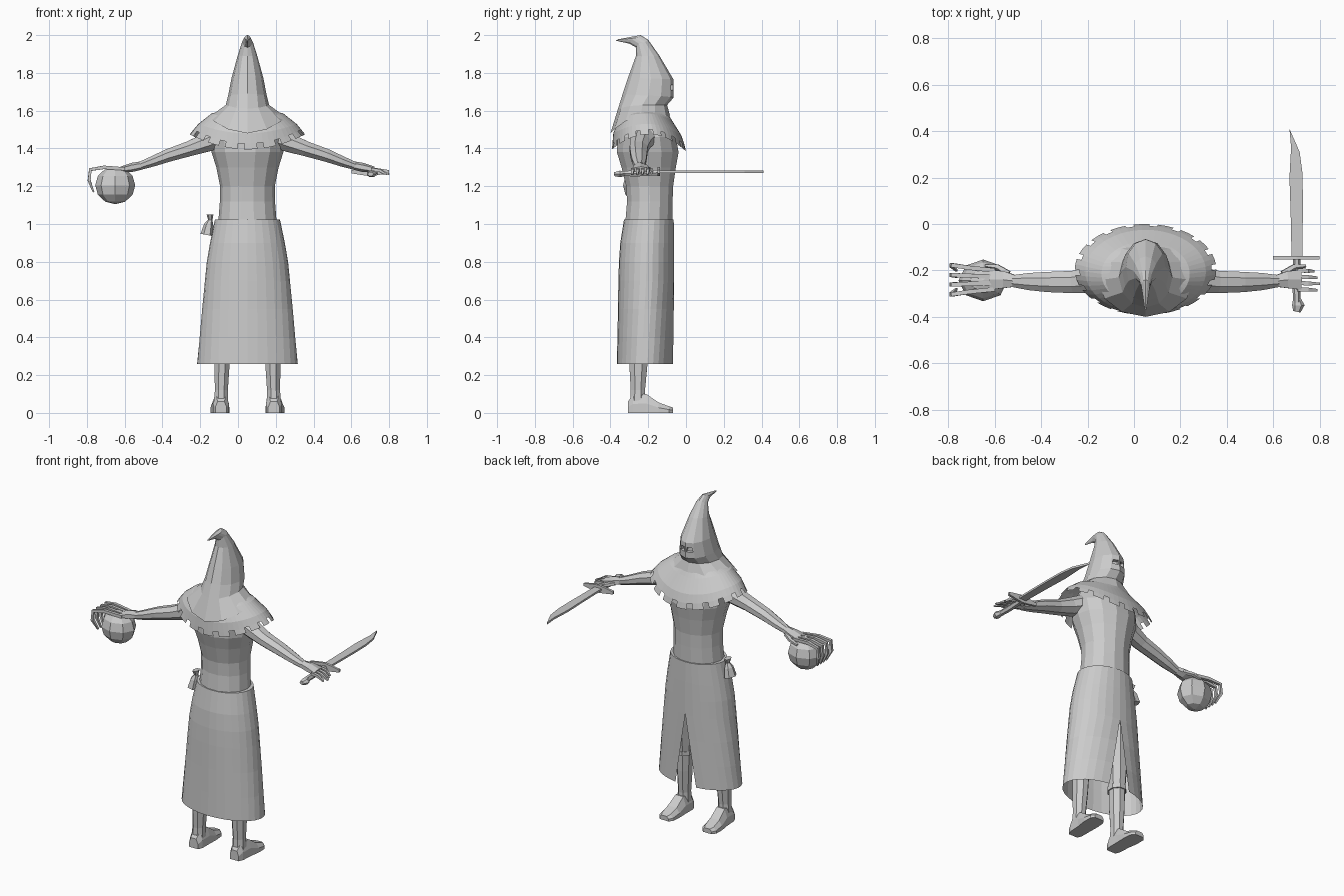
import bpy, bmesh, math
from mathutils import Vector

if "Cube" in bpy.data.objects:
    bpy.data.objects.remove(bpy.data.objects["Cube"])

CX = 0.05  # the figure's own middle line
grey = bpy.data.materials.new("plain grey")
grey.diffuse_color = (0.6, 0.6, 0.6, 1)
grey.use_nodes = True
grey.node_tree.nodes["Principled BSDF"].inputs["Base Color"].default_value = grey.diffuse_color


def finish(name, bm):
    bmesh.ops.remove_doubles(bm, verts=bm.verts, dist=0.0005)
    bmesh.ops.recalc_face_normals(bm, faces=bm.faces)
    me = bpy.data.meshes.new(name)
    bm.to_mesh(me)
    bm.free()
    me.materials.append(grey)
    ob = bpy.data.objects.new(name, me)
    bpy.context.collection.objects.link(ob)
    return ob


def loft(rings, closed=True, caps=True, skip=None):
    """Skin a list of point rings; skip(row, column) leaves a face out."""
    bm = bmesh.new()
    vs = [[bm.verts.new(p) for p in r] for r in rings]
    n = len(vs[0])
    for i in range(len(vs) - 1):
        for j in range(n if closed else n - 1):
            if skip and skip(i, j):
                continue
            k = (j + 1) % n
            bm.faces.new((vs[i][j], vs[i][k], vs[i + 1][k], vs[i + 1][j]))
    if caps:
        bm.faces.new(vs[0])
        bm.faces.new(vs[-1])
    return bm


def oval(hw, yf, yb, n, zf, zs=None, zb=None, gap=0):
    """Ring round the body; height may differ at face, side and back."""
    zs = zf if zs is None else zs
    zb = zf if zb is None else zb
    pts = []
    for j in range(n):
        if gap is None:
            a = 2 * math.pi * j / n
        else:
            a = math.pi / 2 + gap + (2 * math.pi - 2 * gap) * j / (n - 1)
        s = math.sin(a)
        z = zs + ((zf if s > 0 else zb) - zs) * s * s
        pts.append((CX + hw * math.cos(a), (yf + yb) / 2 + (yf - yb) / 2 * s, z))
    return pts


def tube(name, path, n=8, ref=(0, 1, 0)):
    """Path points are x, y, z, radius along ref, radius across."""
    ref = Vector(ref)
    ps = [Vector(p[:3]) for p in path]
    rings = []
    for i, p in enumerate(path):
        t = ps[min(i + 1, len(ps) - 1)] - ps[max(i - 1, 0)]
        side = t.cross(ref).normalized()
        up = side.cross(t).normalized()
        ring = []
        for j in range(n):
            a = 2 * math.pi * (j + 0.5) / n
            ring.append(ps[i] + up * p[3] * math.cos(a) + side * p[4] * math.sin(a))
        rings.append(ring)
    return finish(name, loft(rings))


# torso
finish("torso", loft([oval(hw, f, b, 14, z, gap=None) for z, hw, f, b in [
    (1.0, .155, -.07, -.325), (1.12, .146, -.068, -.315), (1.2, .145, -.065, -.32),
    (1.3, .165, -.05, -.345), (1.38, .19, -.035, -.37), (1.46, .2, -.05, -.365),
    (1.56, .15, -.1, -.33), (1.62, .07, -.14, -.27)]]))

# long skirt with a slit on the face side
skirt = []
for z, hw, f, b, gap in [
        (1.025, .172, -.065, -.328, 0), (.9, .198, -.064, -.348, 0), (.8, .215, -.064, -.355, 0),
        (.7, .225, -.064, -.358, 0), (.55, .24, -.064, -.36, .1), (.4, .254, -.064, -.363, .19),
        (.26, .267, -.064, -.366, .27)]:
    skirt.append(oval(hw, f, b, 29, z, gap=gap))
finish("skirt", loft(skirt, closed=False, caps=False))

# waistband
finish("waistband", loft([oval(.172, -.065, -.328, 28, 1.025, gap=None),
                          oval(.15, -.072, -.315, 28, 1.025, gap=None)], caps=False))

# shoulder cape with a tabbed hem
cape = [oval(.1, -.11, -.3, 54, 1.61, gap=None),
        oval(.19, -.075, -.355, 54, 1.55, 1.585, 1.56, gap=None),
        oval(.26, -.025, -.385, 54, 1.47, 1.53, 1.48, gap=None),
        oval(.285, -.008, -.39, 54, 1.42, 1.5, 1.425, gap=None),
        oval(.305, 0, -.392, 54, 1.385, 1.475, 1.395, gap=None)]
finish("shoulder_cape", loft(cape, caps=False, skip=lambda i, j: i == 3 and j % 3 == 0))

# pointed hood, bent backwards at the tip
hood = [oval(.205, -.085, -.4, 12, 1.575, 1.565, 1.48, gap=None)]
for hw, f, b, zf, zs, zb in [
        (.115, -.1, -.36, 1.63, 1.63, 1.61), (.102, -.065, -.335, 1.67, 1.68, 1.69),
        (.085, -.066, -.305, 1.765, 1.77, 1.78), (.052, -.14, -.265, 1.89, 1.89, 1.89),
        (.03, -.2, -.265, 1.975, 1.96, 1.935), (.018, -.24, -.3, 2.0, 1.985, 1.955),
        (.004, -.36, -.37, 1.978, 1.974, 1.97)]:
    hood.append(oval(hw, f, b, 12, zf, zs, zb, gap=None))
bm = loft(hood, caps=False)
bm.faces.new([v for v in bm.verts][-12:])
bmesh.ops.recalc_face_normals(bm, faces=bm.faces)
# sunken eye slits
for f in [f for f in bm.faces if 1.69 < f.calc_center_median().z < 1.75
          and f.calc_center_median().y > -.09]:
    bmesh.ops.inset_individual(bm, faces=[f], thickness=.011, depth=0)
    zc = f.calc_center_median().z + .006
    for v in f.verts:
        v.co.z = zc + (v.co.z - zc) * .35
    bmesh.ops.inset_individual(bm, faces=[f], thickness=.001, depth=-.02)
finish("hood", bm)

# limbs, one of each per side
for s, side in ((1, "right"), (-1, "left")):
    def X(o):
        return CX + s * o

    # arm
    tube(side + "_arm", [(X(o), y, z, a, b) for o, y, z, a, b in [
        (.13, -.22, 1.465, .075, .06), (.22, -.24, 1.43, .06, .053), (.31, -.25, 1.398, .052, .043),
        (.42, -.25, 1.363, .047, .037), (.5, -.248, 1.332, .04, .03), (.57, -.246, 1.307, .028, .023)]])
    # palm
    tube(side + "_palm", [(X(o), y, z, a, b) for o, y, z, a, b in [
        (.56, -.246, 1.31, .028, .022), (.61, -.24, 1.3, .042, .024), (.67, -.24, 1.288, .05, .016)]], 6)
    # thumb
    tube(side + "_thumb", [(X(.59), -.215, 1.297, .016, .014), (X(.64), -.185, 1.285, .014, .012),
                           (X(.69), -.18, 1.27, .008, .008)], 5)
    # fingers: open on the right, curled round the pot on the left
    for i in range(4):
        y = -.281 + i * .027
        tip = .75 - .012 * abs(i - 1)
        path = [(X(.655), y, 1.289, .013, .012), (X(.7), y - .002, 1.283, .012, .011),
                (X(tip), y - .004, 1.262, .007, .006)]
        if s < 0:
            w = (i - 1.5) * .015
            path = [(-.6, y, 1.292, .013, .012), (-.71, y + w * .5, 1.3, .013, .013),
                    (-.782, y + w, 1.288, .012, .012), (-.788, y + w, 1.23, .012, .011),
                    (-.765, y, 1.17, .007, .006)]
        tube(side + "_finger", path, 4)

    # leg and cuff
    tube(side + "_leg", [(X(o), y, z, a, b) for o, y, z, a, b in [
        (.14, -.256, .05, .044, .042), (.138, -.255, .12, .041, .037), (.135, -.252, .26, .052, .044),
        (.132, -.248, .36, .052, .046), (.125, -.235, .5, .058, .055), (.105, -.22, .72, .07, .066),
        (.085, -.215, .95, .08, .07)]])
    tube(side + "_leg_cuff", [(X(.132), -.248, .36, .06, .054), (X(.132), -.248, .385, .06, .054)])
    # foot
    foot = []
    for y, w, top, o in [(-.308, .03, .06, .14), (-.28, .042, .095, .14), (-.21, .044, .1, .142),
                         (-.145, .05, .055, .146), (-.09, .047, .035, .148), (-.068, .03, .028, .148)]:
        foot.append([(X(o) + w, y, 0), (X(o) + w, y, top * .5), (X(o) + w * .6, y, top),
                     (X(o) - w * .6, y, top), (X(o) - w, y, top * .5), (X(o) - w, y, 0)])
    finish(side + "_foot", loft(foot))

# round pot held from above
bm = bmesh.new()
bmesh.ops.create_uvsphere(bm, u_segments=8, v_segments=6, radius=.1)
for v in bm.verts:
    v.co = (v.co.x * 1.06 - .65, v.co.y * .9 - .243, v.co.z * 1.0 + 1.205)
finish("round_pot", bm)

# sword blade, guard, grip and pommel
bm = bmesh.new()
bm.faces.new([bm.verts.new((x, y, 1.277)) for x, y in [
    (.679, -.14), (.726, -.14), (.728, .1), (.726, .22), (.714, .31), (.67, .41),
    (.677, .33), (.67, .2), (.675, .05)]])
blade = finish("sword_blade", bm)
mod = blade.modifiers.new("thickness", 'SOLIDIFY')
mod.thickness = .012
mod.offset = 0
tube("sword_guard", [(.6, -.145, 1.277, .01, .012), (.66, -.145, 1.277, .01, .026),
                     (.7, -.145, 1.277, .01, .034), (.74, -.145, 1.277, .01, .026),
                     (.8, -.145, 1.277, .01, .012)], 4)
tube("sword_grip", [(.702, -.14, 1.272, .016, .016), (.7, -.25, 1.268, .018, .018),
                    (.702, -.34, 1.267, .016, .016)], 6, (0, 0, 1))
tube("sword_pommel", [(.702, -.325, 1.267, .014, .018), (.708, -.35, 1.265, .02, .027),
                      (.702, -.378, 1.264, .012, .016)], 6, (0, 0, 1))

# pouch hanging at the hip
tube("hip_pouch", [(-.148, -.2, 1.05, .028, .018), (-.147, -.2, 1.022, .014, .012),
                   (-.155, -.2, .995, .03, .025), (-.165, -.2, .942, .042, .034)], 6)
